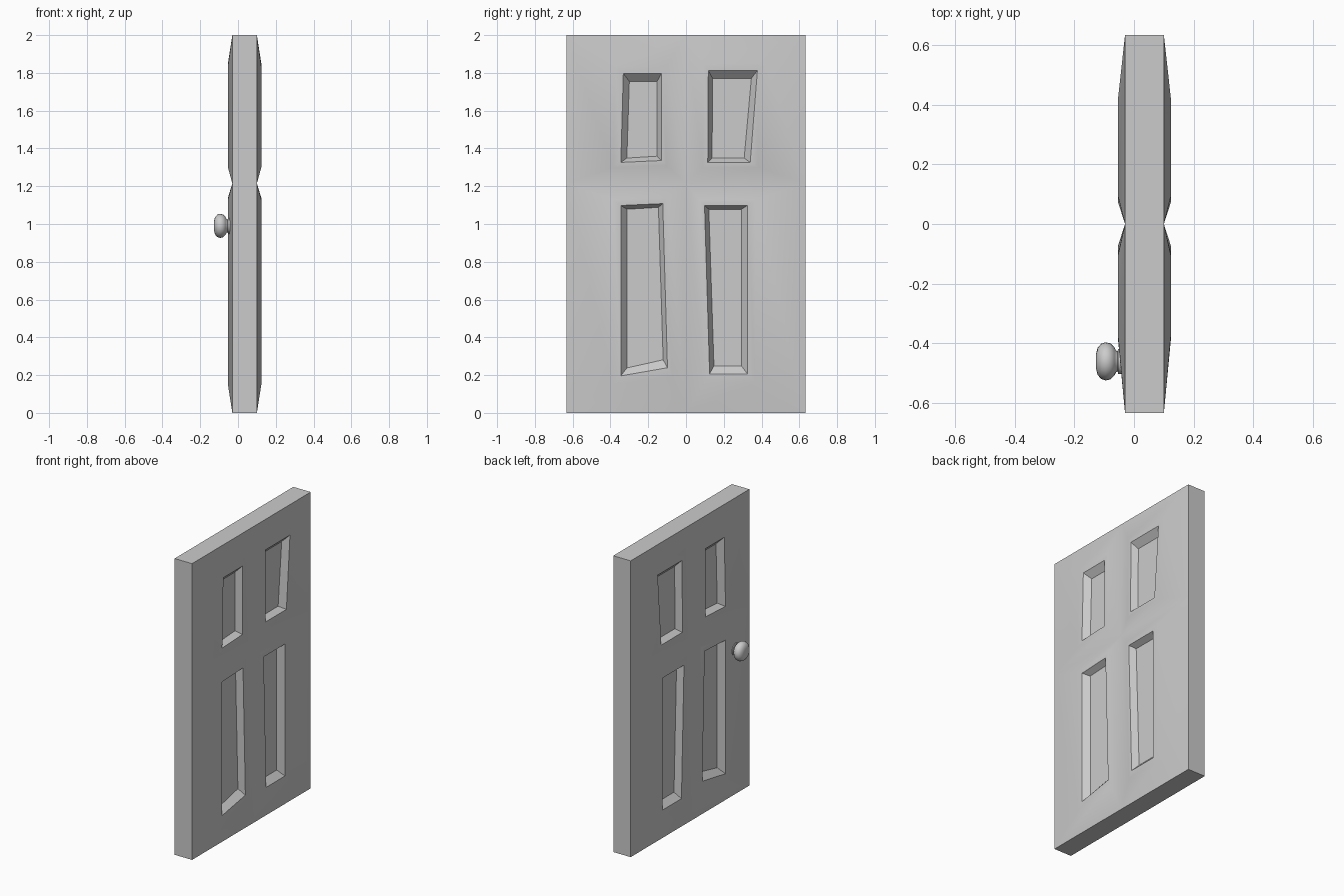
import bpy, bmesh
from math import radians, cos, sin, pi

if "Cube" in bpy.data.objects:
    bpy.data.objects.remove(bpy.data.objects["Cube"])

MID_X, EDGE, BULGE, RECESS = 0.035, 0.065, 0.0885, 0.049
HALF_W, RAIL_Z, TOP_Z = 0.633, 1.215, 2.0

# Panel openings as (y, z) corners: low-left, low-right, high-right, high-left
panels = [
    [(-.345, 1.326), (-.13, 1.336), (-.13, 1.797), (-.332, 1.797)],
    [(.115, 1.326), (.34, 1.326), (.378, 1.813), (.118, 1.813)],
    [(-.345, .196), (-.098, .239), (-.123, 1.108), (-.345, 1.098)],
    [(.125, .207), (.325, .207), (.325, 1.098), (.098, 1.098)],
]
cells = [(-HALF_W, 0, RAIL_Z, TOP_Z), (0, HALF_W, RAIL_Z, TOP_Z),
         (-HALF_W, 0, 0, RAIL_Z), (0, HALF_W, 0, RAIL_Z)]
corner_sign = [(-1, -1), (1, -1), (1, 1), (-1, 1)]


def finish(bm, name, angle):
    bmesh.ops.remove_doubles(bm, verts=bm.verts, dist=0.0005)
    bmesh.ops.recalc_face_normals(bm, faces=bm.faces)
    me = bpy.data.meshes.new(name)
    bm.to_mesh(me)
    bm.free()
    ob = bpy.data.objects.new(name, me)
    bpy.context.collection.objects.link(ob)
    bpy.context.view_layer.objects.active = ob
    ob.select_set(True)
    bpy.ops.object.shade_smooth_by_angle(angle=radians(angle))
    ob.select_set(False)
    return ob


def offset(pts, near, far, low, high):
    """Grow a panel outline: near/far are the sides toward/away from the door middle."""
    out = []
    left = pts[0][0] < 0
    for (y, z), (sy, sz) in zip(pts, corner_sign):
        d = far if (sy < 0) == left else near
        out.append((y + sy * d, z + sz * (high if sz > 0 else low)))
    return out


# Door leaf: four pillowed fields, each with a bevelled recess, on both faces
bm = bmesh.new()
for side in (-1, 1):
    for pts, (y0, y1, z0, z1) in zip(panels, cells):
        upper = z0 > 0
        cell = [(y0, z0), (y1, z0), (y1, z1), (y0, z1)]
        rim = offset(pts, .025, .042, .026 if upper else .045, .036 if upper else .03)
        floor = offset(pts, -.023, -.032, -.023 if upper else -.042, -.042 if upper else -.02)
        loops = [[bm.verts.new((MID_X + side * h, y, z)) for y, z in ring]
                 for ring, h in ((cell, EDGE), (rim, BULGE), (pts, BULGE), (floor, RECESS))]
        for a, b in zip(loops, loops[1:]):
            for i in range(4):
                j = (i + 1) % 4
                bm.faces.new((a[i], a[j], b[j], b[i]))
        bm.faces.new(loops[-1])

# Door edges
border = [(-HALF_W, 0), (0, 0), (HALF_W, 0), (HALF_W, RAIL_Z),
          (HALF_W, TOP_Z), (0, TOP_Z), (-HALF_W, TOP_Z), (-HALF_W, RAIL_Z)]
for (ya, za), (yb, zb) in zip(border, border[1:] + border[:1]):
    bm.faces.new([bm.verts.new(c) for c in (
        (MID_X - EDGE, ya, za), (MID_X + EDGE, ya, za),
        (MID_X + EDGE, yb, zb), (MID_X - EDGE, yb, zb))])
finish(bm, "door_leaf", 40)

# Knob: lathed profile (x, radius) on one face only
profile = [(-.127, 0), (-.127, .025), (-.122, .045), (-.110, .059), (-.095, .064),
           (-.078, .060), (-.066, .048), (-.060, .036), (-.055, .034),
           (-.053, .042), (-.035, .042), (-.035, 0)]
N = 24
bm = bmesh.new()
rings = []
for x, r in profile:
    if r == 0:
        rings.append([bm.verts.new((x, -.46, .99))])
    else:
        rings.append([bm.verts.new((x, -.46 + r * cos(2 * pi * k / N), .99 + r * sin(2 * pi * k / N)))
                      for k in range(N)])
for a, b in zip(rings, rings[1:]):
    for k in range(N):
        m = (k + 1) % N
        quad = [a[k % len(a)], a[m % len(a)], b[m % len(b)], b[k % len(b)]]
        bm.faces.new(list(dict.fromkeys(quad)))
finish(bm, "door_knob", 50)
